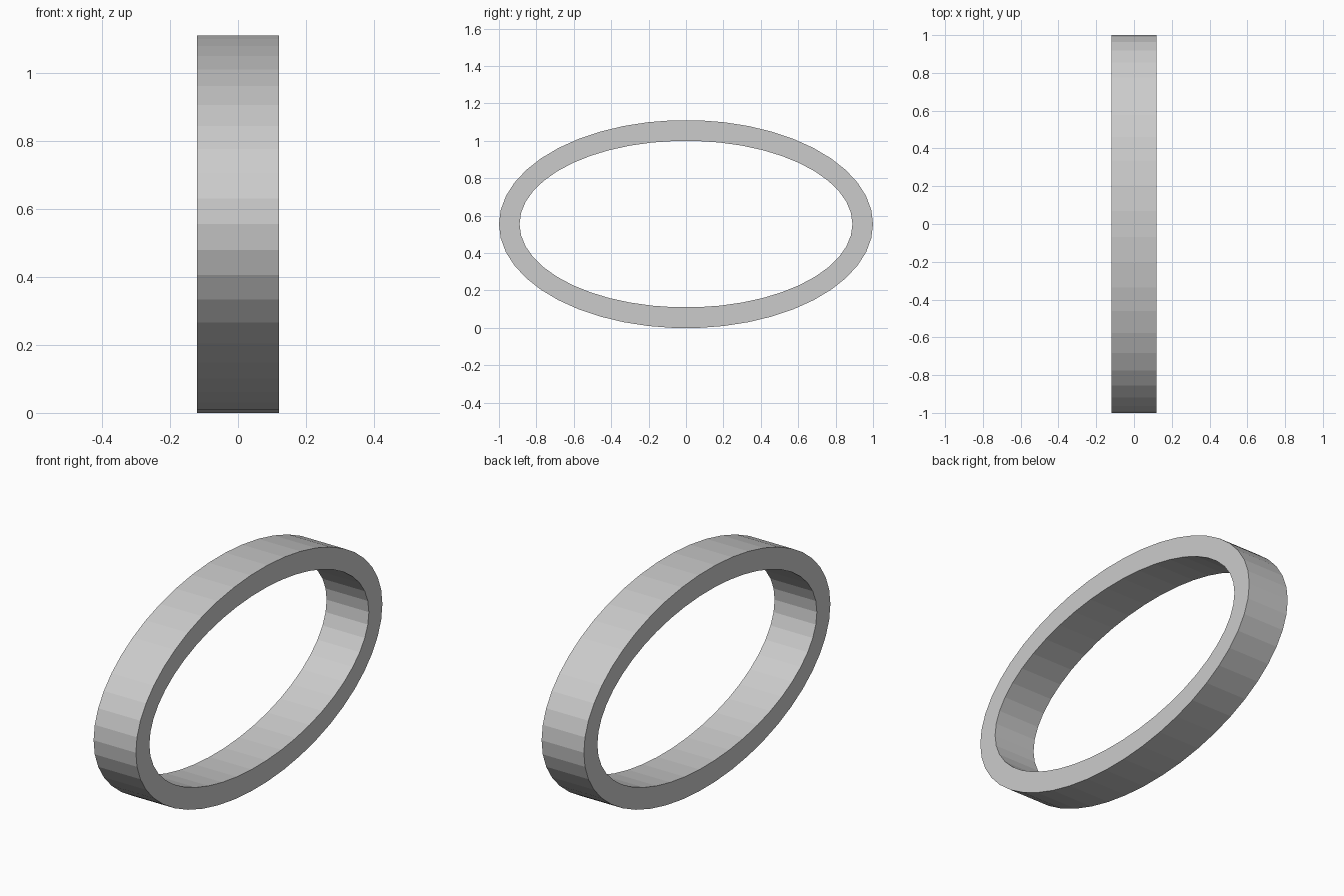
import bpy, bmesh, math

if "Cube" in bpy.data.objects:
    bpy.data.objects.remove(bpy.data.objects["Cube"])

SIDES = 46
HALF_WIDTH = 0.12
CENTRE_Z = 0.555


def ellipse(bm, x, a, b):
    """Ring of vertices in the YZ plane."""
    return [bm.verts.new((x,
                          a * math.cos(2 * math.pi * i / SIDES),
                          CENTRE_Z + b * math.sin(2 * math.pi * i / SIDES)))
            for i in range(SIDES)]


# Oval band: four loops bridged into a closed rectangular section
bm = bmesh.new()
loops = [ellipse(bm, HALF_WIDTH, 1.0, 0.5563),
         ellipse(bm, -HALF_WIDTH, 1.0, 0.5563),
         ellipse(bm, -HALF_WIDTH, 0.89, 0.4455),
         ellipse(bm, HALF_WIDTH, 0.89, 0.4455)]
for k in range(4):
    p, q = loops[k], loops[(k + 1) % 4]
    for i in range(SIDES):
        j = (i + 1) % SIDES
        bm.faces.new((p[i], p[j], q[j], q[i]))
bmesh.ops.recalc_face_normals(bm, faces=bm.faces)

mesh = bpy.data.meshes.new("oval_ring")
bm.to_mesh(mesh)
bm.free()
ring = bpy.data.objects.new("oval_ring", mesh)
bpy.context.collection.objects.link(ring)
